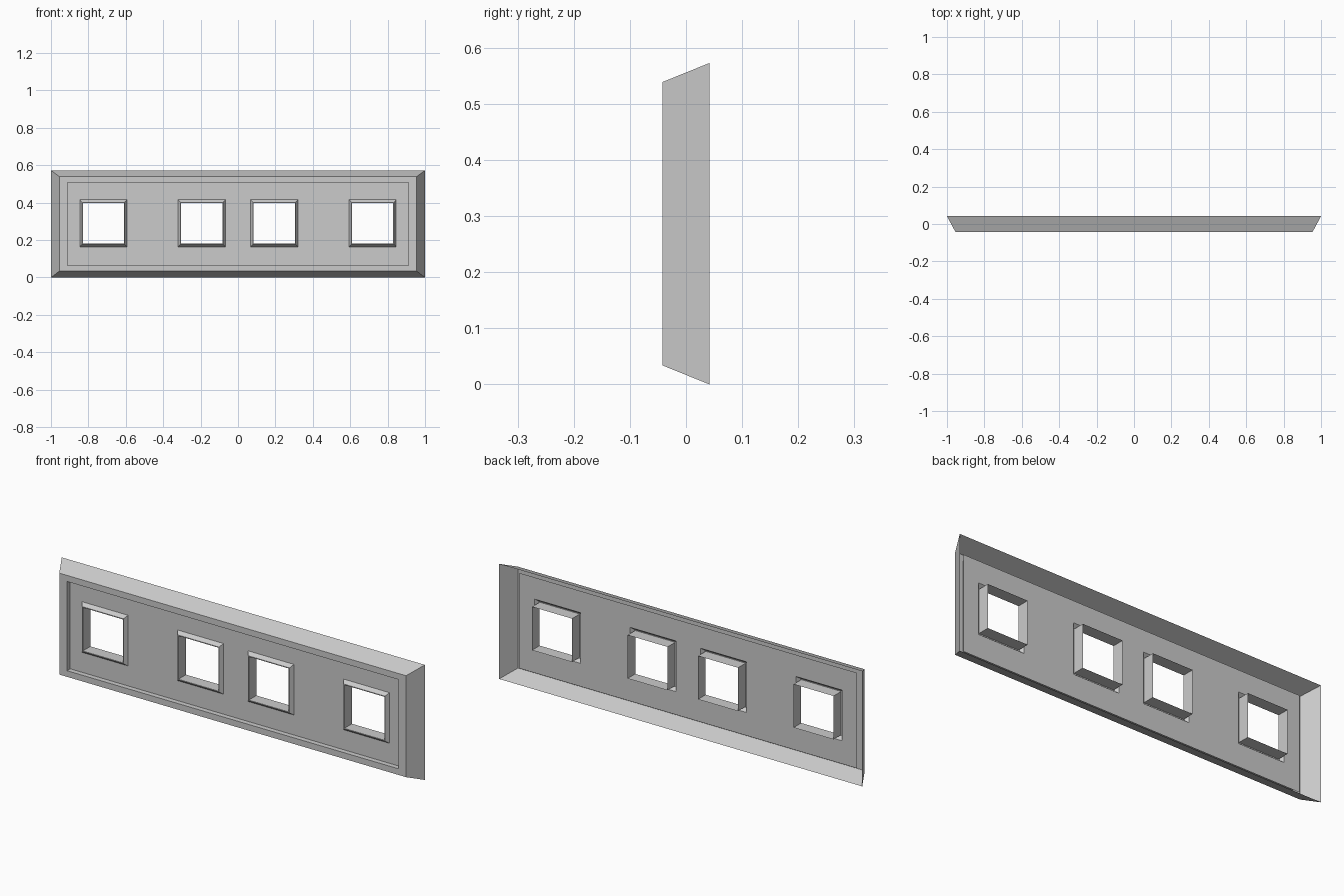
import bpy, bmesh

if "Cube" in bpy.data.objects:
    bpy.data.objects.remove(bpy.data.objects["Cube"])

PANEL_Y = -0.017          # recessed panel plane
FRONT, BACK = -0.042, 0.042
MID_Z = 0.2865
WIN_X = (-0.72, -0.194, 0.194, 0.72)
WIN_Z, WIN_H = 0.29, 0.126


def make_object(name, bm):
    mesh = bpy.data.meshes.new(name)
    bm.to_mesh(mesh)
    bm.free()
    obj = bpy.data.objects.new(name, mesh)
    bpy.context.collection.objects.link(obj)
    return obj


def loft_rects(name, cx, cz, rings):
    """Skin open rectangular rings given as (half width, half height, y)."""
    bm = bmesh.new()
    loops = [[bm.verts.new((cx + sx * hx, y, cz + sz * hz))
              for sx, sz in ((-1, -1), (1, -1), (1, 1), (-1, 1))]
             for hx, hz, y in rings]
    for a, b in zip(loops, loops[1:]):
        for i in range(4):
            j = (i + 1) % 4
            bm.faces.new((a[i], a[j], b[j], b[i]))
    return make_object(name, bm)


# Outer surround: sloped sides, flat front border, step back to the panel
loft_rects("outer_surround", 0, MID_Z, [
    (1.0, 0.2865, BACK), (0.955, 0.2525, FRONT),
    (0.912, 0.222, FRONT), (0.912, 0.222, PANEL_Y)])

# Recessed panel with four square openings
bm = bmesh.new()
xs = [-0.93] + [x + s * WIN_H for x in WIN_X for s in (-1, 1)] + [0.93]
zs = [0.049, WIN_Z - WIN_H, WIN_Z + WIN_H, 0.524]
grid = [[bm.verts.new((x, PANEL_Y, z)) for z in zs] for x in xs]
for i in range(len(xs) - 1):
    for k in range(3):
        if k == 1 and i % 2 == 1:
            continue
        bm.faces.new((grid[i][k], grid[i + 1][k],
                      grid[i + 1][k + 1], grid[i][k + 1]))
bmesh.ops.dissolve_limit(bm, angle_limit=0.01, verts=bm.verts, edges=bm.edges)
make_object("recessed_panel", bm)

# Window frames: bevelled outside, thin rim, inner sleeve running backwards
for n, x in enumerate(WIN_X, 1):
    loft_rects(f"window_frame_{n}", x, WIN_Z, [
        (WIN_H, WIN_H, PANEL_Y), (0.114, 0.112, -0.035),
        (0.110, 0.108, -0.035), (0.110, 0.108, 0.025)])
